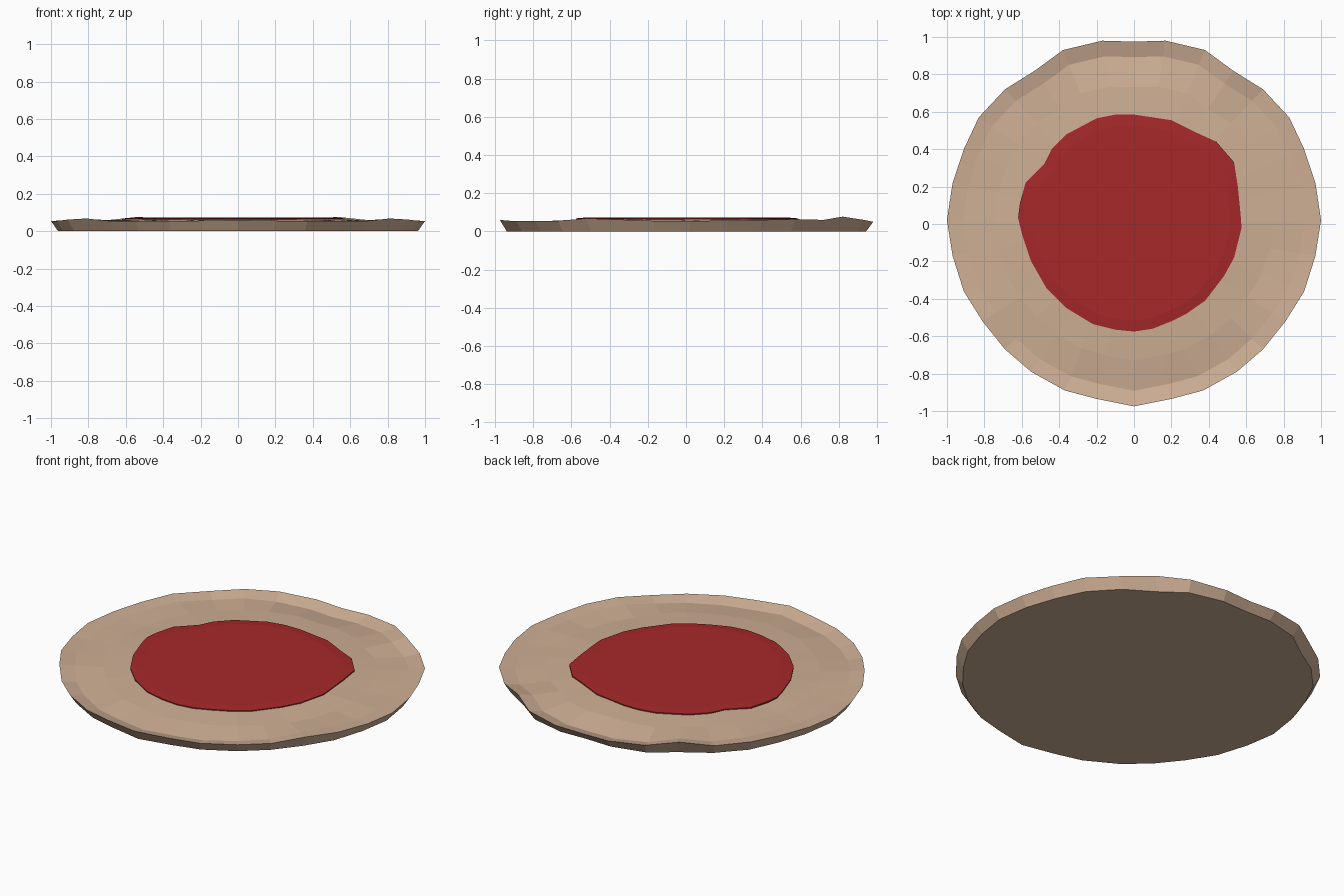
import bpy, bmesh, random

if "Cube" in bpy.data.objects:
    bpy.data.objects.remove(bpy.data.objects["Cube"])

random.seed(3)


def material(name, rgb):
    m = bpy.data.materials.new(name)
    m.diffuse_color = (*rgb, 1)
    m.use_nodes = True
    m.node_tree.nodes["Principled BSDF"].inputs["Base Color"].default_value = m.diffuse_color
    return m


def stack(name, rings, mat):
    """Closed solid from rings (bottom to top), capped at both ends."""
    bm = bmesh.new()
    loops = [[bm.verts.new(p) for p in r] for r in rings]
    n = len(loops[0])
    for a, b in zip(loops, loops[1:]):
        for i in range(n):
            j = (i + 1) % n
            bm.faces.new((a[i], a[j], b[j], b[i]))
    bm.faces.new(loops[0][::-1])
    bm.faces.new(loops[-1])
    me = bpy.data.meshes.new(name)
    bm.to_mesh(me)
    bm.free()
    me.materials.append(mat)
    ob = bpy.data.objects.new(name, me)
    bpy.context.collection.objects.link(ob)
    return ob


dough_mat = material("baked dough", (0.62, 0.43, 0.30))
sauce_mat = material("tomato red", (0.38, 0.021, 0.023))

# Dough: right half of the wavy rim (x, y, z), front to back, then mirrored
half = [(0, -.975, .06), (.2, -.935, .056), (.37, -.89, .054), (.55, -.79, .055),
        (.69, -.67, .055), (.81, -.52, .068), (.91, -.36, .062), (.97, -.17, .055),
        (1, .02, .055), (.97, .22, .056), (.91, .40, .06), (.83, .57, .064),
        (.69, .72, .06), (.53, .82, .077), (.38, .93, .06), (.17, .98, .05),
        (0, .975, .046)]
rim = half + [(-x, y, z) for x, y, z in half[-2:0:-1]]


def ring(s, z, wobble=0):
    return [(x * s, y * s, z + random.uniform(-wobble, wobble)) for x, y, _ in rim]


# the rim stands above a shallow dip, deepest at front and back
dip = [(x * .915, y * .915, z - .003 - .021 * abs(y) ** 2) for x, y, z in rim]
stack("dough_base", [ring(.962, 0), rim, dip,
                     ring(.75, .053, .004), ring(.57, .063)], dough_mat)

# Sauce: thin irregular disc on top of the dough
edge = [(0, -.575), (.1, -.56), (.2, -.52), (.28, -.48), (.38, -.41), (.48, -.28),
        (.535, -.18), (.575, -.02), (.57, .05), (.555, .2), (.535, .33), (.44, .44),
        (.33, .49), (.2, .555), (0, .585), (-.1, .585), (-.2, .565), (-.36, .48),
        (-.44, .4), (-.48, .32), (-.58, .22), (-.61, .11), (-.62, .03), (-.6, -.05),
        (-.55, -.2), (-.47, -.34), (-.36, -.45), (-.22, -.535), (-.1, -.565)]
stack("sauce", [[(x, y, .058) for x, y in edge],
                [(x, y, .068) for x, y in edge],
                [(x * .9, y * .9, .073) for x, y in edge]], sauce_mat)
